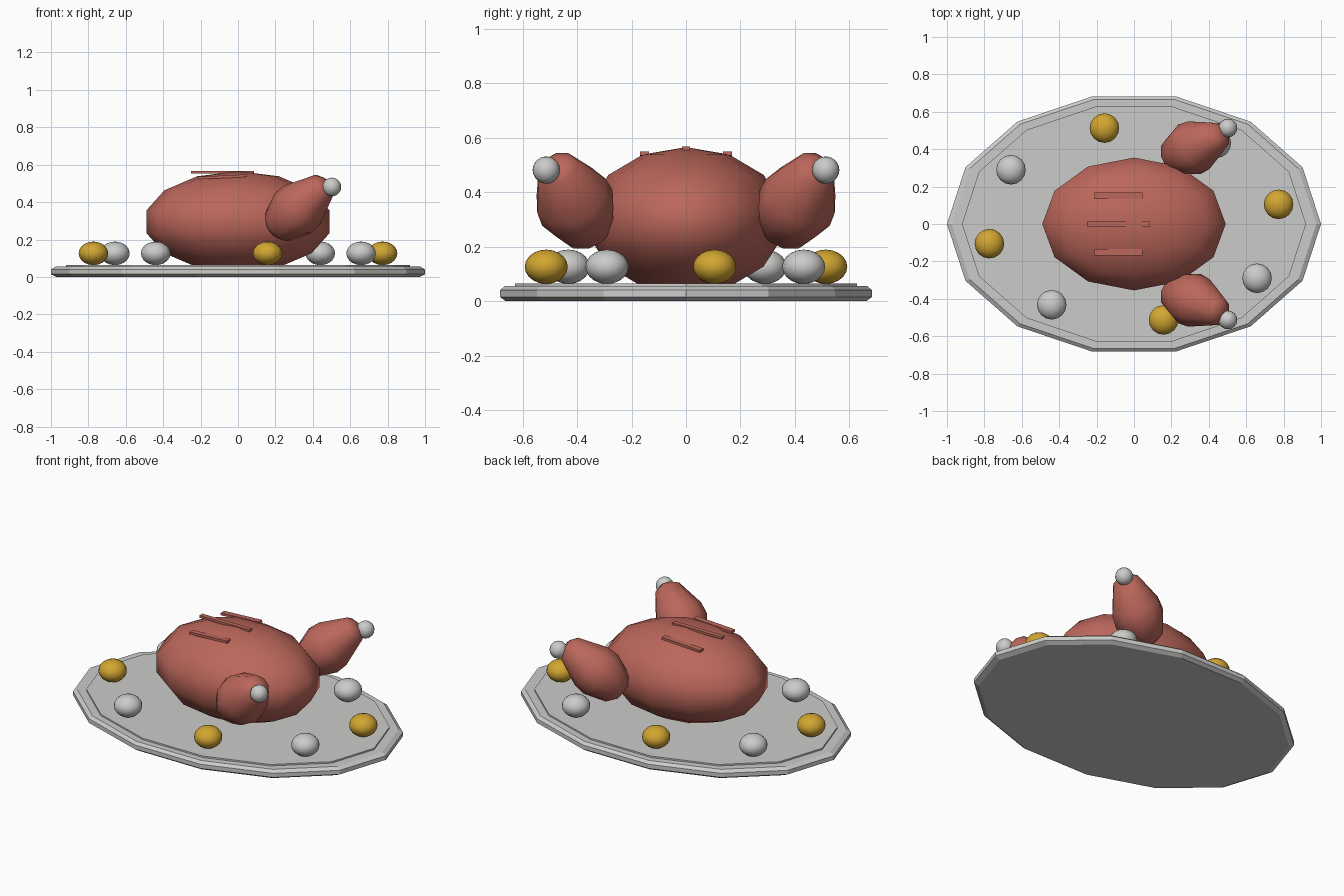
import bpy, bmesh, math
from mathutils import Vector

cube = bpy.data.objects.get("Cube")
if cube:
    bpy.data.objects.remove(cube, do_unlink=True)


def material(name, rgb):
    m = bpy.data.materials.new(name)
    m.use_nodes = True
    m.diffuse_color = (*rgb, 1)
    m.node_tree.nodes["Principled BSDF"].inputs["Base Color"].default_value = (*rgb, 1)
    return m


GREY = material("pale_grey", (0.6, 0.6, 0.59))
RED = material("roast_red", (0.5, 0.135, 0.105))
GOLD = material("gold", (0.64, 0.38, 0.03))


def finish(bm, name, mat, smooth=None):
    """Turn a bmesh into a named object; smooth is the sharp-edge angle in degrees."""
    bmesh.ops.recalc_face_normals(bm, faces=bm.faces)
    mesh = bpy.data.meshes.new(name)
    bm.to_mesh(mesh)
    bm.free()
    mesh.materials.append(mat)
    ob = bpy.data.objects.new(name, mesh)
    bpy.context.collection.objects.link(ob)
    if smooth:
        bpy.ops.object.select_all(action="DESELECT")
        ob.select_set(True)
        bpy.context.view_layer.objects.active = ob
        bpy.ops.object.shade_smooth_by_angle(angle=math.radians(smooth))
    return ob


def lathe(name, profile, sides, mat, smooth=None):
    """Spin (radius, height) pairs around z and cap both ends."""
    bm = bmesh.new()
    rings = []
    for r, h in profile:
        rings.append([bm.verts.new((r * math.cos(math.tau * i / sides),
                                    r * math.sin(math.tau * i / sides), h))
                      for i in range(sides)])
    for a, b in zip(rings, rings[1:]):
        for i in range(sides):
            j = (i + 1) % sides
            bm.faces.new((a[i], a[j], b[j], b[i]))
    bm.faces.new(rings[0][::-1])
    bm.faces.new(rings[-1])
    return finish(bm, name, mat, smooth)


def ball(name, loc, size, mat, segs=16, rings=10):
    bm = bmesh.new()
    bmesh.ops.create_uvsphere(bm, u_segments=segs, v_segments=rings, radius=1)
    ob = finish(bm, name, mat, 60)
    ob.location, ob.scale = loc, size
    return ob


def slat(name, loc, size, tilt=0):
    bm = bmesh.new()
    bmesh.ops.create_cube(bm, size=1)
    ob = finish(bm, name, RED)
    ob.location, ob.scale = loc, size
    ob.rotation_euler.y = tilt


# Oval platter with bevelled rim and raised inner floor
platter = lathe("platter", [(0.97, 0), (1, 0.015), (1, 0.04), (0.975, 0.055),
                            (0.92, 0.055), (0.92, 0.064)], 14, GREY)
platter.scale.y = 0.7

# Roast body
ball("roast_body", (0, 0, 0.295), (0.503, 0.364, 0.27), RED, 12, 7)

# Strips along the top
slat("top_strip", (-0.083, 0, 0.56), (0.335, 0.028, 0.014))
for side, label in ((1, "left"), (-1, "right")):
    slat(label + "_strip", (-0.083, side * 0.152, 0.535), (0.257, 0.034, 0.014), -0.05)

    # Drumstick and its bone end
    leg = lathe(label + "_drumstick", [(0.05, -0.175), (0.1, -0.14), (0.145, -0.02),
                                       (0.14, 0.05), (0.075, 0.21), (0.035, 0.235)],
                10, RED, 50)
    axis = Vector((0.70, side * 0.32, 0.635))
    leg.rotation_euler = axis.to_track_quat("Z", "Y").to_euler()
    leg.location = (0.31, side * 0.405, 0.355)
    ball(label + "_bone_end", (0.502, side * 0.513, 0.481), (0.05,) * 3, GREY)

# Vegetables around the platter, in opposite pairs
for n, (x, y, mat) in enumerate(((0.773, 0.105, GOLD), (0.44, 0.432, GREY),
                                 (-0.158, 0.513, GOLD), (-0.658, 0.29, GREY))):
    for s, end in ((1, "a"), (-1, "b")):
        kind = "gold_vegetable" if mat is GOLD else "pale_vegetable"
        ball(f"{kind}_{n}{end}", (s * x, s * y, 0.126), (0.079, 0.079, 0.063), mat)
